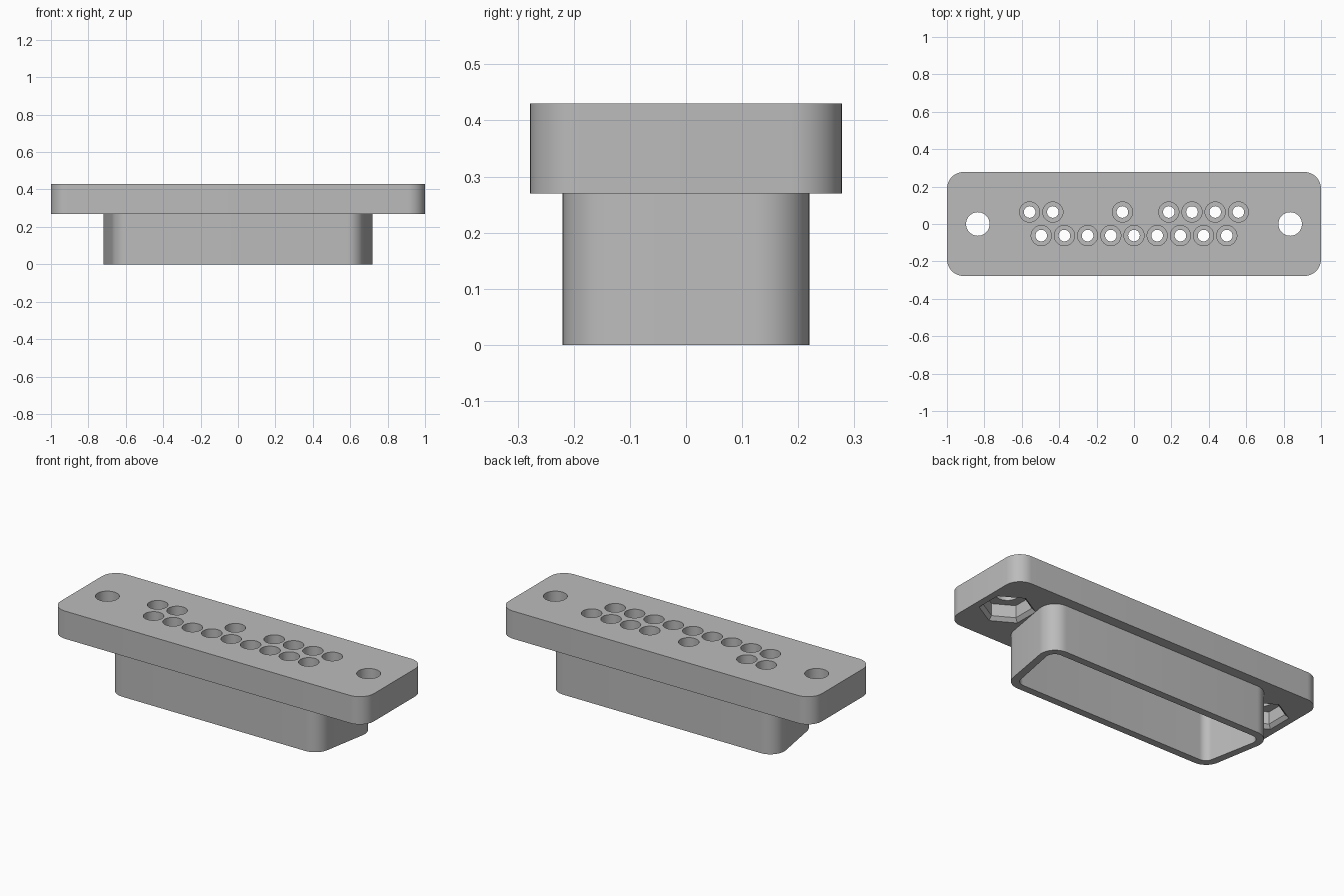
import bpy
import bmesh
from math import cos, sin, pi, tan, radians
from mathutils import Vector

cube = bpy.data.objects.get("Cube")
if cube:
    bpy.data.objects.remove(cube, do_unlink=True)

grey = bpy.data.materials.new("plain_grey")
grey.use_nodes = True
colour = (0.5, 0.5, 0.5, 1)
grey.diffuse_color = colour
grey.node_tree.nodes["Principled BSDF"].inputs["Base Color"].default_value = colour

BASE, TOP = 0.27, 0.43      # flange underside and top
PITCH = 0.124               # spacing of pin holes


def ring(x, y, radius, sides, turn=0.0):
    return [(x + radius * cos(turn + 2 * pi * i / sides),
             y + radius * sin(turn + 2 * pi * i / sides)) for i in range(sides)]


def rounded(corners, radius, steps=12):
    """Counter-clockwise convex outline with filleted corners."""
    points = []
    for i, corner in enumerate(corners):
        here = Vector(corner)
        before = (Vector(corners[i - 1]) - here).normalized()
        after = (Vector(corners[(i + 1) % len(corners)]) - here).normalized()
        half = before.angle(after) / 2
        centre = here + (before + after).normalized() * radius / sin(half)
        start = here + before * radius / tan(half) - centre
        for k in range(steps + 1):
            a = (pi - 2 * half) * k / steps
            points.append((centre.x + start.x * cos(a) - start.y * sin(a),
                           centre.y + start.x * sin(a) + start.y * cos(a)))
    return points


def loft(name, levels, closed=False):
    """Skin a stack of (outline, z); cap the ends, or join last to first."""
    bm = bmesh.new()
    loops = [[bm.verts.new((x, y, z)) for x, y in outline] for outline, z in levels]
    pairs = list(zip(loops, loops[1:]))
    if closed:
        pairs.append((loops[-1], loops[0]))
    else:
        bm.faces.new(loops[0][::-1])
        bm.faces.new(loops[-1])
    for low, high in pairs:
        for i in range(len(low)):
            j = (i + 1) % len(low)
            bm.faces.new((low[i], low[j], high[j], high[i]))
    bmesh.ops.recalc_face_normals(bm, faces=bm.faces)
    mesh = bpy.data.meshes.new(name)
    bm.to_mesh(mesh)
    bm.free()
    mesh.materials.append(grey)
    obj = bpy.data.objects.new(name, mesh)
    bpy.context.collection.objects.link(obj)
    return obj


def activate(obj):
    bpy.ops.object.select_all(action='DESELECT')
    obj.select_set(True)
    bpy.context.view_layer.objects.active = obj


def cut(target, cutter):
    mod = target.modifiers.new("cut", 'BOOLEAN')
    mod.operation = 'DIFFERENCE'
    mod.solver = 'EXACT'
    mod.object = cutter
    activate(target)
    bpy.ops.object.modifier_apply(modifier=mod.name)
    bpy.data.objects.remove(cutter, do_unlink=True)


def d_outline(inset):
    """Tapered socket outline, wider at the back."""
    y = 0.22 - inset
    back, front = 0.737 - 1.1 * inset, 0.660 - 0.9 * inset
    return rounded([(-front, -y), (front, -y), (back, y), (-back, y)], 0.09 - inset)


# Flange plate
plate = rounded([(-1, -0.278), (1, -0.278), (1, 0.278), (-1, 0.278)], 0.09)
flange = loft("flange", [(plate, BASE), (plate, TOP)])

# Counterbored pin holes: partly filled back row, full front row
pins = [(PITCH * (i - 4.5), 0.064) for i in (0, 1, 4, 6, 7, 8, 9)]
pins += [(PITCH * (i - 4), -0.062) for i in range(9)]
for x, y in pins:
    bore, sink = ring(x, y, 0.031, 32), ring(x, y, 0.054, 32)
    cut(flange, loft("pin_cutter", [(bore, 0.2), (bore, 0.32), (sink, 0.32), (sink, 0.5)]))

# Chamfered hexagonal nut pockets and screw holes
for x in (-0.835, 0.835):
    levels = [(0.165, 0.25), (0.125, 0.29), (0.125, 0.36)]
    cut(flange, loft("nut_cutter", [(ring(x, 0, r, 6, pi / 6), z) for r, z in levels]))
    screw = ring(x, 0, 0.063, 40)
    cut(flange, loft("screw_cutter", [(screw, 0.3), (screw, 0.5)]))

# Hollow socket shell
outer, inner = d_outline(0), d_outline(0.042)
shell = loft("socket_shell", [(outer, 0), (outer, BASE), (inner, BASE), (inner, 0)], closed=True)

for part in (flange, shell):
    activate(part)
    bpy.ops.object.shade_smooth_by_angle(angle=radians(30))
